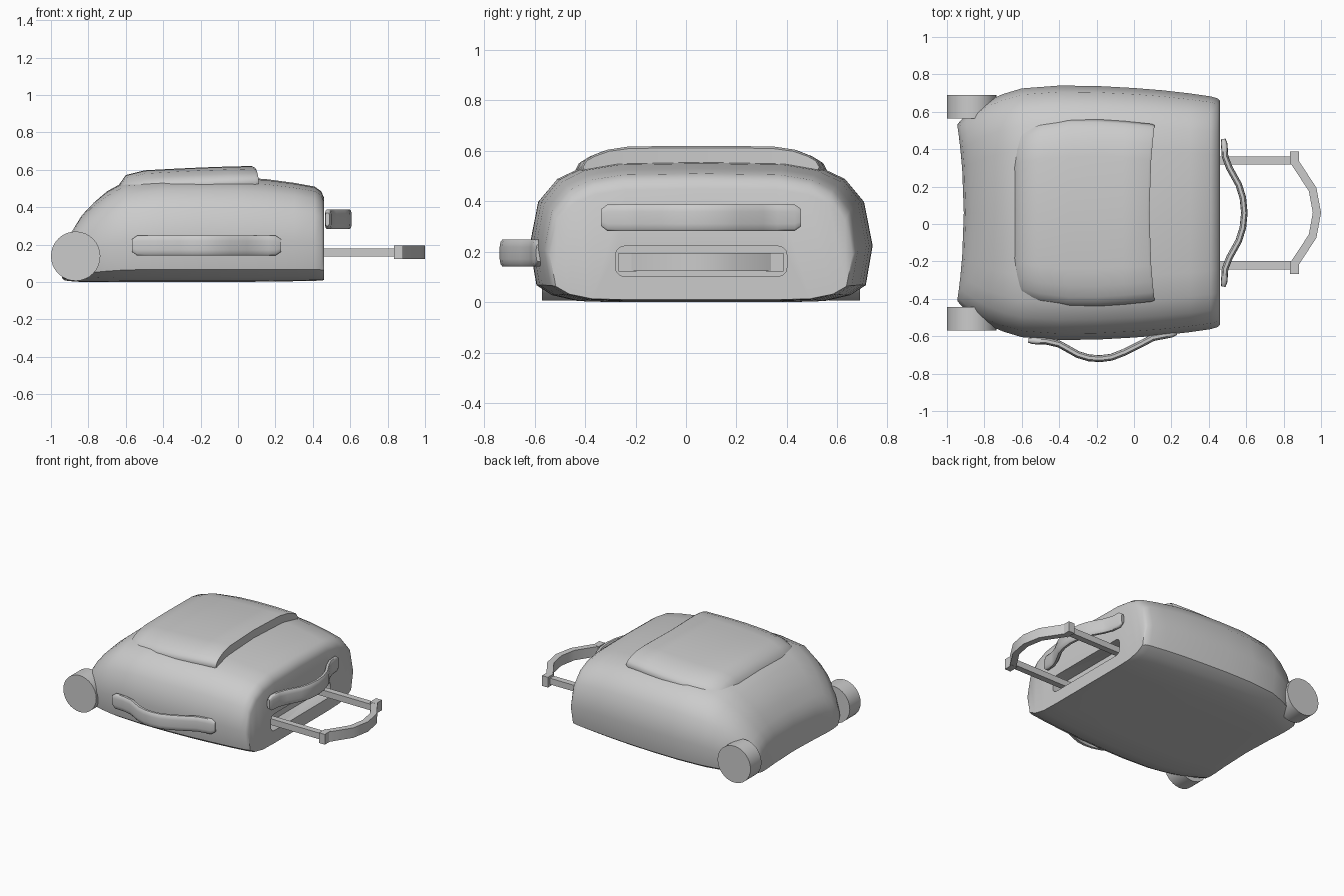
import bpy, bmesh, math
from mathutils import Vector, Matrix

if "Cube" in bpy.data.objects:
    bpy.data.objects.remove(bpy.data.objects["Cube"])

CY = 0.06  # symmetry plane of the suitcase


def finish(name, bm, angle=40):
    bmesh.ops.recalc_face_normals(bm, faces=bm.faces)
    me = bpy.data.meshes.new(name)
    bm.to_mesh(me)
    bm.free()
    ob = bpy.data.objects.new(name, me)
    bpy.context.collection.objects.link(ob)
    smooth(ob, angle)
    return ob


def smooth(ob, angle):
    bpy.ops.object.select_all(action='DESELECT')
    ob.select_set(True)
    bpy.context.view_layer.objects.active = ob
    bpy.ops.object.shade_smooth_by_angle(angle=math.radians(angle))


def bridge(bm, rings):
    n = len(rings[0])
    for a, b in zip(rings, rings[1:]):
        for i in range(n):
            bm.faces.new((a[i], a[(i + 1) % n], b[(i + 1) % n], b[i]))


def loft(name, top, tip, bottom, sections, angle):
    """Sections are (x, half width, base z, top z, bow of the section in x)."""
    up = [(-u, v) for u, v in reversed(top[1:])] + top
    low = [(-u, v) for u, v in reversed(bottom[1:])] + bottom
    outline = [(-tip[0], tip[1])] + up + [tip] + low[::-1]
    n, m = len(outline), len(up)
    bm = bmesh.new()
    rings = []
    for x, w, z0, z1, bow in sections:
        rings.append([bm.verts.new((x + bow * (1 - u * u), CY + u * w, z0 + v * (z1 - z0)))
                      for u, v in outline])
    bridge(bm, rings)
    for r in (rings[0], rings[-1]):
        bm.faces.new((r[0], r[1], r[n - 1]))
        for i in range(1, m):
            bm.faces.new((r[i], r[i + 1], r[n - i - 1], r[n - i]))
        bm.faces.new((r[m], r[m + 1], r[m + 2]))
    return finish(name, bm, angle)


def box(name, lo, hi):
    bm = bmesh.new()
    lo, hi = Vector(lo), Vector(hi)
    bmesh.ops.create_cube(bm, size=1, matrix=Matrix.Translation((lo + hi) / 2)
                          @ Matrix.Diagonal((*(hi - lo), 1)))
    return finish(name, bm, 30)


def strap(name, path, z, thick, height, sides=12, taper=True):
    """Sweep a flat section along a path in the horizontal plane."""
    pts = [Vector((x, y, z)) for x, y in path]
    bm = bmesh.new()
    rings = []
    for i, p in enumerate(pts):
        t = (pts[min(i + 1, len(pts) - 1)] - pts[max(i - 1, 0)]).normalized()
        side = Vector((-t.y, t.x, 0))
        s = 0.65 if taper and i in (0, len(pts) - 1) else 1
        ring = []
        for k in range(sides):
            a = 2 * math.pi * (k + 0.5) / sides
            c, d = math.cos(a), math.sin(a)
            e = 0.6 if sides > 4 else 0
            c = math.copysign(abs(c) ** e, c)
            d = math.copysign(abs(d) ** e, d)
            ring.append(bm.verts.new(p + s * (side * c * thick / 2
                                              + Vector((0, 0, d * height / 2)))))
        rings.append(ring)
    bridge(bm, rings)
    bm.faces.new(rings[0])
    bm.faces.new(rings[-1])
    return finish(name, bm, 50 if taper else 25)


# Padded main body
body = loft("body",
            [(0, 1), (.5, .99), (.7, .95), (.84, .87), (.95, .71)], (1, .4),
            [(0, 0), (.5, 0), (.72, .008), (.87, .05), (.96, .12)],
            [(-.945, .47, .008, .17, .035), (-.93, .49, .005, .24, .03),
             (-.90, .52, .003, .29, .03), (-.85, .555, 0, .36, .02),
             (-.78, .60, 0, .425, .01), (-.70, .635, 0, .485, 0),
             (-.60, .665, 0, .54, 0), (-.40, .68, 0, .56, 0),
             (-.20, .678, 0, .562, 0), (0, .667, 0, .56, 0), (.15, .655, .002, .55, 0),
             (.30, .638, .004, .53, 0), (.41, .622, .006, .51, 0),
             (.445, .612, .008, .485, 0), (.46, .60, .01, .45, 0)], 45)

# Slot for the pull handle
bm = bmesh.new()
bmesh.ops.create_cube(bm, size=1, matrix=Matrix.Translation((.46, CY, .162))
                      @ Matrix.Diagonal((.2, .68, .12, 1)))
edges = [e for e in bm.edges if abs(e.verts[0].co.x - e.verts[1].co.x) > .1]
bmesh.ops.bevel(bm, geom=edges, offset=.035, segments=3, profile=.5, affect='EDGES')
cutter = finish("slot_cutter", bm)
mod = body.modifiers.new("slot", 'BOOLEAN')
mod.object, mod.operation, mod.solver = cutter, 'DIFFERENCE', 'EXACT'
bpy.ops.object.select_all(action='DESELECT')
bpy.context.view_layer.objects.active = body
body.select_set(True)
bpy.ops.object.modifier_apply(modifier="slot")
bpy.data.objects.remove(cutter)
smooth(body, 45)

# Raised front pocket with open lip
loft("front_pocket",
     [(0, 1), (.6, .985), (.78, .91), (.9, .78), (.97, .66)], (1, .5),
     [(0, 0), (.6, 0), (.78, 0), (.9, .1), (.97, .3)],
     [(-.65, .40, .35, .50, 0), (-.60, .45, .38, .572, 0), (-.50, .48, .40, .597, 0),
      (-.35, .50, .42, .605, 0), (-.2, .50, .43, .612, 0), (-.05, .49, .44, .617, -.01),
      (.095, .475, .45, .62, -.025), (.11, .468, .46, .612, -.028)], 50)

# Carry straps on the side and on the upper end
strap("side_carry_handle",
      [(-.565, -.622), (-.54, -.624), (-.47, -.626), (-.40, -.642), (-.30, -.698),
       (-.24, -.716), (-.18, -.72), (-.12, -.712), (-.05, -.685), (.04, -.64),
       (.10, -.608), (.16, -.596), (.20, -.588), (.228, -.582)], .195, .038, .108)
half = [(.478, .395), (.482, .37), (.487, .30), (.51, .24), (.56, .15), (.582, .08)]
strap("end_carry_handle",
      [(x, CY + y) for x, y in half] + [(.59, CY)]
      + [(x, CY - y) for x, y in reversed(half)], .335, .036, .108)

# Telescopic pull handle
for s, label in ((-1, "front"), (1, "back")):
    y = CY + s * .28
    box(f"pull_rod_{label}", (.36, y - .022, .135), (.86, y + .022, .18))
    box(f"pull_corner_{label}", (.835, y - .035 + s * .012, .122),
        (.882, y + .035 + s * .012, .196))
arc = [(.86, .27), (.955, .125), (.978, 0), (.955, -.125), (.86, -.27)]
strap("pull_grip", [(x, CY + y) for x, y in arc], .159, .044, .072, 4, False)

# Wheels
for s, label in ((-1, "front"), (1, "back")):
    bm = bmesh.new()
    bmesh.ops.create_cone(bm, cap_ends=True, segments=32, radius1=.132, radius2=.132,
                          depth=.125, matrix=Matrix.Translation((-.868, CY + s * .5675, .138))
                          @ Matrix.Rotation(math.pi / 2, 4, 'X'))
    finish(f"wheel_{label}", bm)
